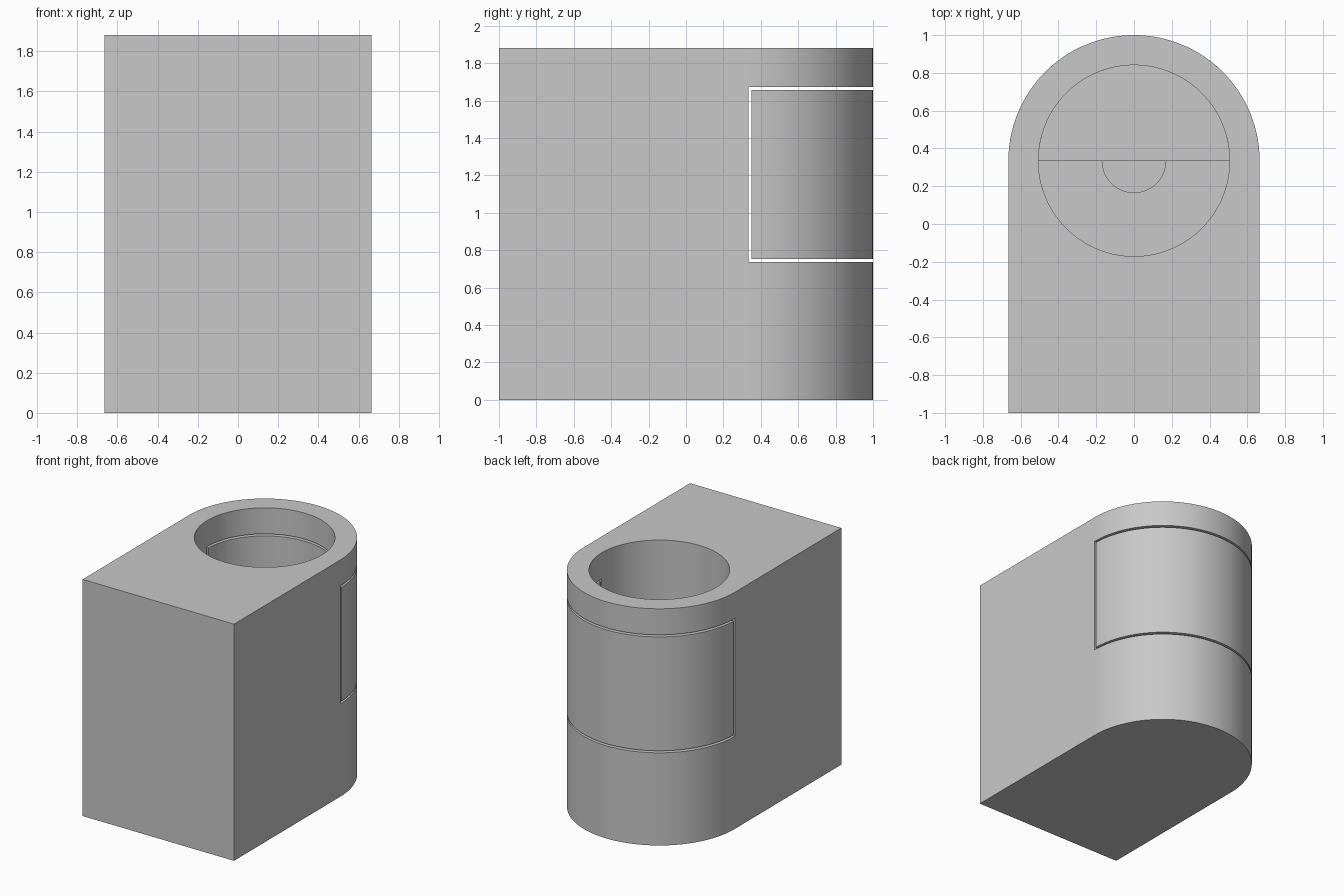
import bpy, bmesh
from math import sin, cos, pi, asin, radians

cube = bpy.data.objects.get("Cube")
if cube:
    bpy.data.objects.remove(cube, do_unlink=True)

CY = 0.335            # centre of the rounded end and of the bore
R_OUT, R_BORE, R_POST = 0.665, 0.506, 0.171
HEIGHT = 1.88
FLOOR = 0.752         # bore floor, also the foot of the door
DOOR_TOP = 1.657
GAP = 0.016           # clearance round the door

grey = bpy.data.materials.new("plain grey")
grey.use_nodes = True
grey.diffuse_color = (0.58, 0.58, 0.58, 1)
grey.node_tree.nodes["Principled BSDF"].inputs["Base Color"].default_value = (0.58, 0.58, 0.58, 1)


def arc(radius, start, end, steps=64):
    return [(radius * cos(start + (end - start) * i / steps),
             CY + radius * sin(start + (end - start) * i / steps))
            for i in range(steps + 1)]


def prism(name, outline, low, high):
    """Extrude a plan outline from one height to another."""
    bm = bmesh.new()
    base = bm.faces.new([bm.verts.new((x, y, low)) for x, y in outline])
    top = bmesh.ops.extrude_face_region(bm, geom=[base])["geom"]
    bmesh.ops.translate(bm, vec=(0, 0, high - low),
                        verts=[v for v in top if isinstance(v, bmesh.types.BMVert)])
    bmesh.ops.recalc_face_normals(bm, faces=bm.faces)
    mesh = bpy.data.meshes.new(name)
    bm.to_mesh(mesh)
    bm.free()
    mesh.materials.append(grey)
    obj = bpy.data.objects.new(name, mesh)
    bpy.context.collection.objects.link(obj)
    return obj


def activate(obj):
    bpy.ops.object.select_all(action="DESELECT")
    obj.select_set(True)
    bpy.context.view_layer.objects.active = obj


def cut(obj, cutter):
    cutter.hide_render = True
    mod = obj.modifiers.new("cut", "BOOLEAN")
    mod.operation, mod.solver, mod.object = "DIFFERENCE", "EXACT", cutter
    activate(obj)
    bpy.ops.object.modifier_apply(modifier=mod.name)
    bpy.data.objects.remove(cutter, do_unlink=True)


# Block with a rounded back
body = prism("body", arc(R_OUT, 0, pi) + [(-R_OUT, -1), (R_OUT, -1)], 0, HEIGHT)

# Round well sunk from the top
cut(body, prism("well_cutter", arc(R_BORE, 0, 2 * pi, 128)[:-1], FLOOR, HEIGHT + 0.2))

# Opening through the rounded wall
opening = [(-1, CY), (1, CY), (1, 1.3), (-1, 1.3)]
cut(body, prism("opening_cutter", opening, FLOOR - GAP, DOOR_TOP + GAP))

# Curved door standing free in the opening
a, b = asin(GAP / R_OUT), asin(GAP / R_BORE)
door = prism("curved_door", arc(R_OUT, a, pi - a) + arc(R_BORE, pi - b, b), FLOOR, DOOR_TOP)

# Half-round post on the well floor
post = prism("half_post", arc(R_POST, pi, 2 * pi, 32), FLOOR - 0.01, FLOOR + 0.25)

for part in (body, door, post):
    activate(part)
    bpy.ops.object.shade_smooth_by_angle(angle=radians(30))
